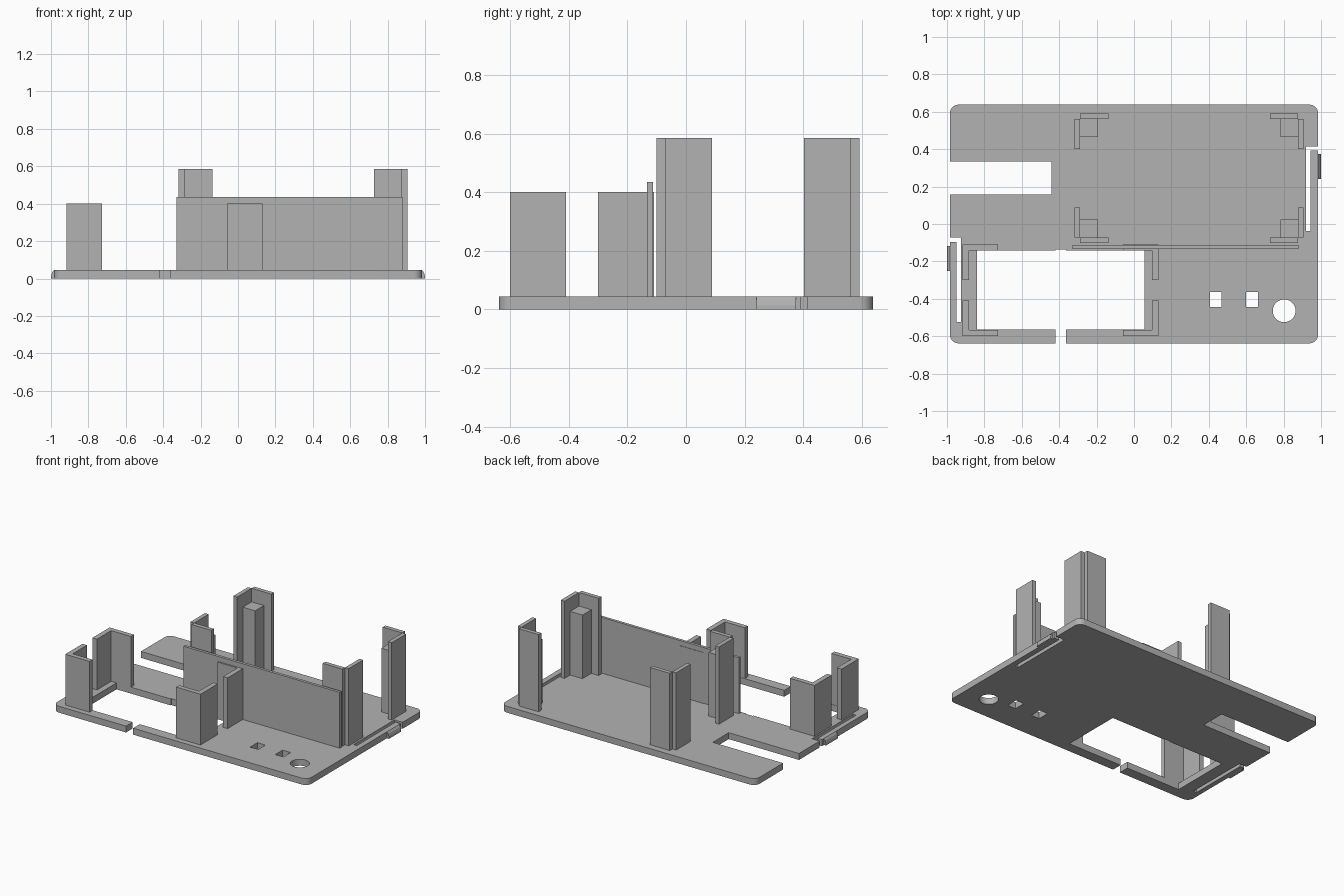
import bpy
import bmesh

default = bpy.data.objects.get("Cube")
if default:
    bpy.data.objects.remove(default, do_unlink=True)

GREY = (0.45, 0.45, 0.45, 1.0)
grey = bpy.data.materials.new("plain grey")
grey.use_nodes = True
grey.diffuse_color = GREY
grey.node_tree.nodes["Principled BSDF"].inputs["Base Color"].default_value = GREY

BASE = 0.045      # plate thickness
SINK = 0.035      # parts start slightly inside the plate


def finish(name, bm):
    bmesh.ops.recalc_face_normals(bm, faces=bm.faces)
    mesh = bpy.data.meshes.new(name)
    bm.to_mesh(mesh)
    bm.free()
    mesh.materials.append(grey)
    obj = bpy.data.objects.new(name, mesh)
    bpy.context.collection.objects.link(obj)
    return obj


def box(name, x, y, z, corner=0):
    """Box between sorted limits, with optional rounded upright edges."""
    bm = bmesh.new()
    bmesh.ops.create_cube(bm, size=1)
    limits = [sorted(pair) for pair in (x, y, z)]
    for v in bm.verts:
        v.co = [lo if c < 0 else hi for c, (lo, hi) in zip(v.co, limits)]
    if corner:
        upright = [e for e in bm.edges
                   if abs(e.verts[0].co.z - e.verts[1].co.z) > 0.01]
        bmesh.ops.bevel(bm, geom=upright, offset=corner, segments=8,
                        profile=0.5, affect='EDGES')
    return finish(name, bm)


# Base plate with rounded corners
plate = box("base_plate", (-0.984, 0.984), (-0.638, 0.638), (0, BASE), 0.045)

# Openings: side slot, window, gap, square holes, latch slots
openings = [
    ((-1.2, -0.44), (0.157, 0.333)),
    ((-0.84, 0.055), (-0.565, -0.142)),
    ((-0.42, -0.364), (-0.8, -0.136)),
    ((0.405, 0.468), (-0.445, -0.364)),
    ((0.6, 0.663), (-0.445, -0.364)),
    ((-0.95, -0.926), (-0.523, -0.072)),
    ((-1.2, -0.94), (-0.096, -0.072)),
    ((0.92, 0.945), (-0.037, 0.414)),
    ((0.935, 1.2), (0.392, 0.414)),
]
cutters = [box("cutter", x, y, (-0.1, 0.2)) for x, y in openings]

# Round hole
bm = bmesh.new()
bmesh.ops.create_cone(bm, cap_ends=True, segments=40, radius1=0.061,
                      radius2=0.061, depth=0.4)
bmesh.ops.translate(bm, verts=bm.verts, vec=(0.803, -0.464, 0))
cutters.append(finish("cutter", bm))

for cutter in cutters:
    cutter.hide_render = True
    mod = plate.modifiers.new("cut", 'BOOLEAN')
    mod.object = cutter
    mod.operation = 'DIFFERENCE'
    mod.solver = 'EXACT'
bpy.context.view_layer.update()
cut_mesh = bpy.data.meshes.new_from_object(
    plate.evaluated_get(bpy.context.evaluated_depsgraph_get()))
plate.modifiers.clear()
plate.data = cut_mesh
for cutter in cutters:
    bpy.data.objects.remove(cutter, do_unlink=True)

bpy.ops.object.select_all(action='DESELECT')
plate.select_set(True)
bpy.context.view_layer.objects.active = plate
bpy.ops.object.shade_smooth_by_angle(angle=0.5)


# Rounded catches on the latch tongues
def catch(name, side, y0, y1):
    profile = [(0.98, 0), (1.0, 0), (0.999, 0.015), (0.994, 0.032), (0.984, BASE), (0.98, BASE)]
    bm = bmesh.new()
    face = bm.faces.new([bm.verts.new((side * x, y0, z)) for x, z in profile])
    out = bmesh.ops.extrude_face_region(bm, geom=[face])
    moved = [g for g in out["geom"] if isinstance(g, bmesh.types.BMVert)]
    bmesh.ops.translate(bm, verts=moved, vec=(0, y1 - y0, 0))
    return finish(name, bm)


catch("right_catch", -1, -0.251, -0.117)
catch("left_catch", 1, 0.24, 0.375)

# Dividing wall
box("dividing_wall", (-0.329, 0.88), (-0.133, -0.113), (SINK, 0.435))

# Tall corner holders: two guide bars and a support post each
CX, CY = 0.295, 0.245
for sx, xname in ((-1, "right"), (1, "left")):
    for sy, yname in ((-1, "front"), (1, "back")):
        def tall(part, x, y, top):
            box(f"{yname}_{xname}_{part}", [CX + sx * v for v in x],
                [CY + sy * v for v in y], (SINK, top))
        tall("cross_guide", (0.431, 0.583), (0.317, 0.346), 0.585)
        tall("side_guide", (0.583, 0.612), (0.157, 0.317), 0.585)
        tall("support_post", (0.488, 0.583), (0.22, 0.317), 0.49)

# Short L-shaped corner brackets around the window
WX, WY = -0.393, -0.355
for sx, xname in ((-1, "right"), (1, "left")):
    for sy, yname in ((-1, "front"), (1, "back")):
        outline = [(0.335, 0.245), (0.523, 0.245), (0.523, 0.055),
                   (0.488, 0.055), (0.488, 0.212), (0.335, 0.212)]
        bm = bmesh.new()
        face = bm.faces.new([bm.verts.new((WX + sx * x, WY + sy * y, SINK))
                             for x, y in outline])
        out = bmesh.ops.extrude_face_region(bm, geom=[face])
        top = [g for g in out["geom"] if isinstance(g, bmesh.types.BMVert)]
        bmesh.ops.translate(bm, verts=top, vec=(0, 0, 0.4 - SINK))
        finish(f"{yname}_{xname}_window_bracket", bm)
